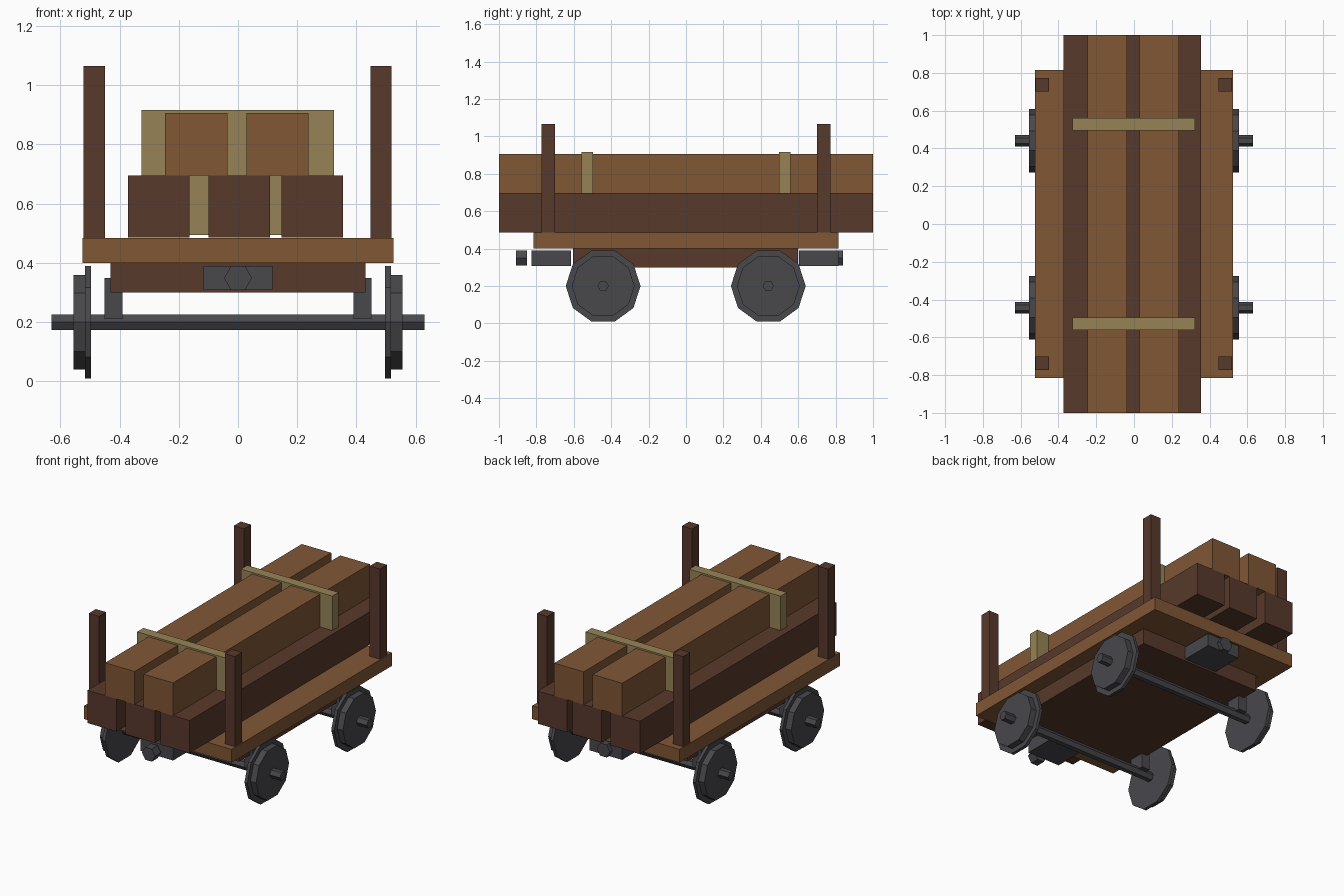
import bpy
from math import pi

cube = bpy.data.objects.get("Cube")
if cube:
    bpy.data.objects.remove(cube, do_unlink=True)


def material(name, rgb):
    m = bpy.data.materials.new(name)
    m.use_nodes = True
    m.diffuse_color = (*rgb, 1)
    bsdf = next(n for n in m.node_tree.nodes if n.type == 'BSDF_PRINCIPLED')
    bsdf.inputs["Base Color"].default_value = (*rgb, 1)
    return m


light_wood = material("light wood", (0.216, 0.095, 0.036))
dark_wood = material("dark wood", (0.098, 0.041, 0.025))
pale_wood = material("pale wood", (0.305, 0.231, 0.093))
iron = material("iron", (0.065, 0.065, 0.073))


def box(name, x, y, z, mat):
    """Box from (min, max) ranges on each axis."""
    bpy.ops.mesh.primitive_cube_add(size=1, location=[sum(r) / 2 for r in (x, y, z)])
    o = bpy.context.object
    o.name = name
    o.scale = [r[1] - r[0] for r in (x, y, z)]
    bpy.ops.object.transform_apply(location=False, rotation=False, scale=True)
    o.data.materials.append(mat)
    return o


def rod(name, sides, radius, length, centre, rotation, mat):
    bpy.ops.mesh.primitive_cylinder_add(vertices=sides, radius=radius, depth=length,
                                        location=centre, rotation=rotation)
    o = bpy.context.object
    o.name = name
    o.data.materials.append(mat)
    return o


# Deck and underframe
box("deck", (-0.525, 0.525), (-0.815, 0.815), (0.4, 0.485), light_wood)
box("underframe", (-0.43, 0.43), (-0.605, 0.6), (0.3, 0.4), dark_wood)

# Corner posts
for x in (-0.485, 0.483):
    for y in (-0.737, 0.737):
        box("corner_post", (x - 0.036, x + 0.036), (y - 0.036, y + 0.036),
            (0.485, 1.065), dark_wood)

# Timber load in two layers
for x in (-0.268, 0.004, 0.251):
    box("lower_beam", (x - 0.104, x + 0.104), (-1, 1), (0.486, 0.696), dark_wood)
for x in (-0.141, 0.133):
    box("upper_beam", (x - 0.105, x + 0.105), (-1, 1), (0.696, 0.907), light_wood)

# Spacer battens around the load
for y in (-0.528, 0.528):
    box("batten", (-0.326, 0.324), (y - 0.032, y + 0.032), (0.495, 0.917), pale_wood)

# Wheels, axles and bearing blocks
for y in (-0.443, 0.44):
    rod("axle", 6, 0.03, 1.26, (0, y, 0.2), (0, pi / 2, 0), iron)
    for s in (-1, 1):
        rod("wheel_flange", 10, 0.2, 0.02, (s * 0.506, y, 0.2), (0, pi / 2, 0), iron)
        rod("wheel_tread", 10, 0.168, 0.042, (s * 0.535, y, 0.2), (0, pi / 2, 0), iron)
        box("bearing_block", sorted((s * 0.39, s * 0.45)), (y - 0.05, y + 0.05),
            (0.21, 0.35), iron)

# Couplings at both ends
for y, knob_y in ((-0.72, -0.88), (0.71, 0.81)):
    box("coupling_block", (-0.116, 0.116), (y - 0.105, y + 0.105), (0.308, 0.39), iron)
    rod("coupling_knob", 6, 0.047, 0.06, (0, knob_y, 0.349), (pi / 2, pi / 6, 0), iron)
